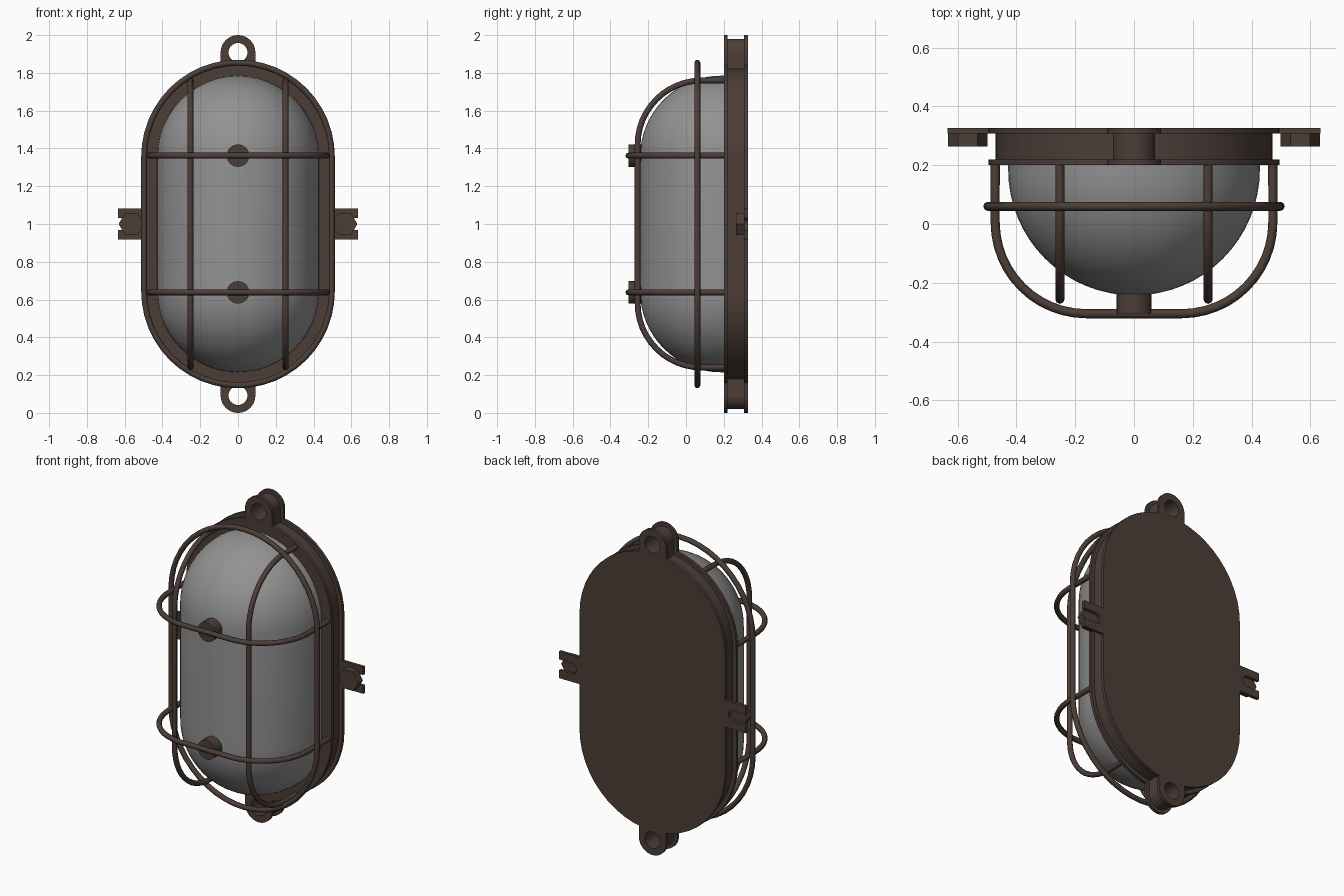
import bpy, bmesh, math
from mathutils import Vector

if "Cube" in bpy.data.objects:
    bpy.data.objects.remove(bpy.data.objects["Cube"], do_unlink=True)

HALF = 0.357      # half length of the straight sides
MID = 1.0         # height of the centre
WIRE = 0.0155     # cage wire radius


def material(name, rgb):
    m = bpy.data.materials.new(name)
    m.use_nodes = True
    m.diffuse_color = (*rgb, 1)
    m.node_tree.nodes["Principled BSDF"].inputs["Base Color"].default_value = (*rgb, 1)
    return m


BRONZE = material("dark bronze", (0.072, 0.048, 0.039))
GLASS = material("frosted grey glass", (0.29, 0.29, 0.29))


def finish(name, mesh, mat, angle=35):
    mesh.materials.clear()
    mesh.materials.append(mat)
    ob = bpy.data.objects.new(name, mesh)
    bpy.context.collection.objects.link(ob)
    bpy.ops.object.select_all(action="DESELECT")
    ob.select_set(True)
    bpy.context.view_layer.objects.active = ob
    bpy.ops.object.shade_smooth_by_angle(angle=math.radians(angle))
    return ob


def from_bmesh(name, bm, mat, angle=35):
    bmesh.ops.remove_doubles(bm, verts=bm.verts, dist=1e-5)
    bmesh.ops.recalc_face_normals(bm, faces=bm.faces)
    mesh = bpy.data.meshes.new(name)
    bm.to_mesh(mesh)
    bm.free()
    return finish(name, mesh, mat, angle)


def stadium(r, n=24):
    """Outline (x, z) of a tall slot shape around the centre."""
    pts = []
    for side in (0, 1):
        for i in range(n + 1):
            a = math.pi * (side + i / n)
            pts.append((r * math.cos(a), MID + HALF * (1 - 2 * side) + r * math.sin(a)))
    return pts


def loft(bm, rings):
    """Join equal-length rings of (x, y, z) points with quads."""
    loops = [[bm.verts.new(p) for p in ring] for ring in rings]
    for a, b in zip(loops, loops[1:]):
        for i in range(len(a)):
            j = (i + 1) % len(a)
            bm.faces.new((a[i], a[j], b[j], b[i]))
    return loops


def prism(name, outline, y0, y1, mat=BRONZE):
    bm = bmesh.new()
    ends = loft(bm, [[(x, y, z) for x, z in outline] for y in (y0, y1)])
    for loop in ends:
        bm.faces.new(loop)
    return from_bmesh(name, bm, mat)


def wire(name, points, closed=False):
    cu = bpy.data.curves.new(name, "CURVE")
    cu.dimensions = "3D"
    cu.bevel_depth = WIRE
    cu.bevel_resolution = 2
    cu.use_fill_caps = True
    sp = cu.splines.new("POLY")
    sp.points.add(len(points) - 1)
    for p, co in zip(sp.points, points):
        p.co = (*co, 1)
    sp.use_cyclic_u = closed
    tmp = bpy.data.objects.new(name + " path", cu)
    bpy.context.collection.objects.link(tmp)
    dg = bpy.context.evaluated_depsgraph_get()
    mesh = bpy.data.meshes.new_from_object(tmp.evaluated_get(dg))
    bpy.data.objects.remove(tmp, do_unlink=True)
    return finish(name, mesh, BRONZE, 60)


def hoop(width, front, back, r, n=12):
    """U shape (u, y): u runs across, corners rounded by r."""
    half = [(width, back)]
    for i in range(n + 1):
        a = math.pi / 2 * i / n
        half.append((width - r + r * math.cos(a), front + r - r * math.sin(a)))
    return half + [(-u, y) for u, y in reversed(half)]


def polygon(cx, cz, r, n):
    return [(cx + r * math.cos(math.tau * i / n), cz + r * math.sin(math.tau * i / n))
            for i in range(n)]


# Base: two flanges with a narrower wall between them
prism("back_plate", stadium(0.495), 0.308, 0.327)
prism("base_wall", stadium(0.471), 0.215, 0.31)
prism("front_flange", stadium(0.495), 0.2, 0.219)

# Glass dome: half a capsule
bm = bmesh.new()
R, STEPS = 0.428, 16
rings = [[(x, 0.21, z) for x, z in stadium(R)]]
for k in range(STEPS + 1):
    t = math.pi / 2 * k / STEPS
    rings.append([(x, 0.185 - R * math.sin(t), z) for x, z in stadium(R * math.cos(t))])
loft(bm, rings)
from_bmesh("glass_dome", bm, GLASS, 60)


# Mounting lugs with round holes at both ends
def lug(name, s, r, y0, y1, depth=0.11, hole=0.05, n=40):
    outer, inner = [], []
    for i in range(n):
        a = math.tau * i / n
        c, d = math.cos(a), math.sin(a)
        k = r if d >= 0 else 1 / max(abs(c) / r, -d / depth)
        cz = 1 - r_top
        outer.append((k * c, MID + s * (cz + k * d)))
        inner.append((hole * c, MID + s * (cz + hole * d)))
    bm = bmesh.new()
    order = [(outer, y0), (outer, y1), (inner, y1), (inner, y0), (outer, y0)]
    loft(bm, [[(x, y, z) for x, z in ring] for ring, y in order])
    return from_bmesh(name, bm, BRONZE)


r_top = 0.092
for s, end in ((1, "top"), (-1, "bottom")):
    lug(end + "_lug_back", s, r_top, 0.308, 0.327)
    lug(end + "_lug_web", s, 0.072, 0.215, 0.31)
    lug(end + "_lug_front", s, r_top, 0.2, 0.219)

# Slotted side brackets, each with a hex bolt
for s, side in ((1, "left"), (-1, "right")):
    slot = [(0.55 - 0.033 * math.sin(a), MID + 0.033 * math.cos(a))
            for a in (math.pi * i / 8 for i in range(9))]
    outline = ([(0.45, MID + 0.082), (0.635, MID + 0.082), (0.635, MID + 0.033)] + slot
               + [(0.635, MID - 0.033), (0.635, MID - 0.082), (0.45, MID - 0.082)])
    prism(side + "_bracket", [(s * x, z) for x, z in outline], 0.308, 0.327)
    prism(side + "_bolt", polygon(s * 0.565, MID, 0.067, 6), 0.264, 0.309)

# Wire cage: surrounding ring, upright bars, cross bars and their studs
wire("cage_ring", [(x, 0.06, z) for x, z in stadium(0.497)], closed=True)
for s, side in ((1, "left"), (-1, "right")):
    wire(side + "_upright_bar",
         [(s * 0.252, y, MID + u) for u, y in hoop(0.76, -0.256, 0.21, 0.34)])
for s, end in ((1, "upper"), (-1, "lower")):
    z = MID + s * 0.362
    wire(end + "_cross_bar", [(u, y, z) for u, y in hoop(0.472, -0.305, 0.21, 0.31)])
    prism(end + "_stud", polygon(0, z, 0.06, 16), -0.305, -0.22)
